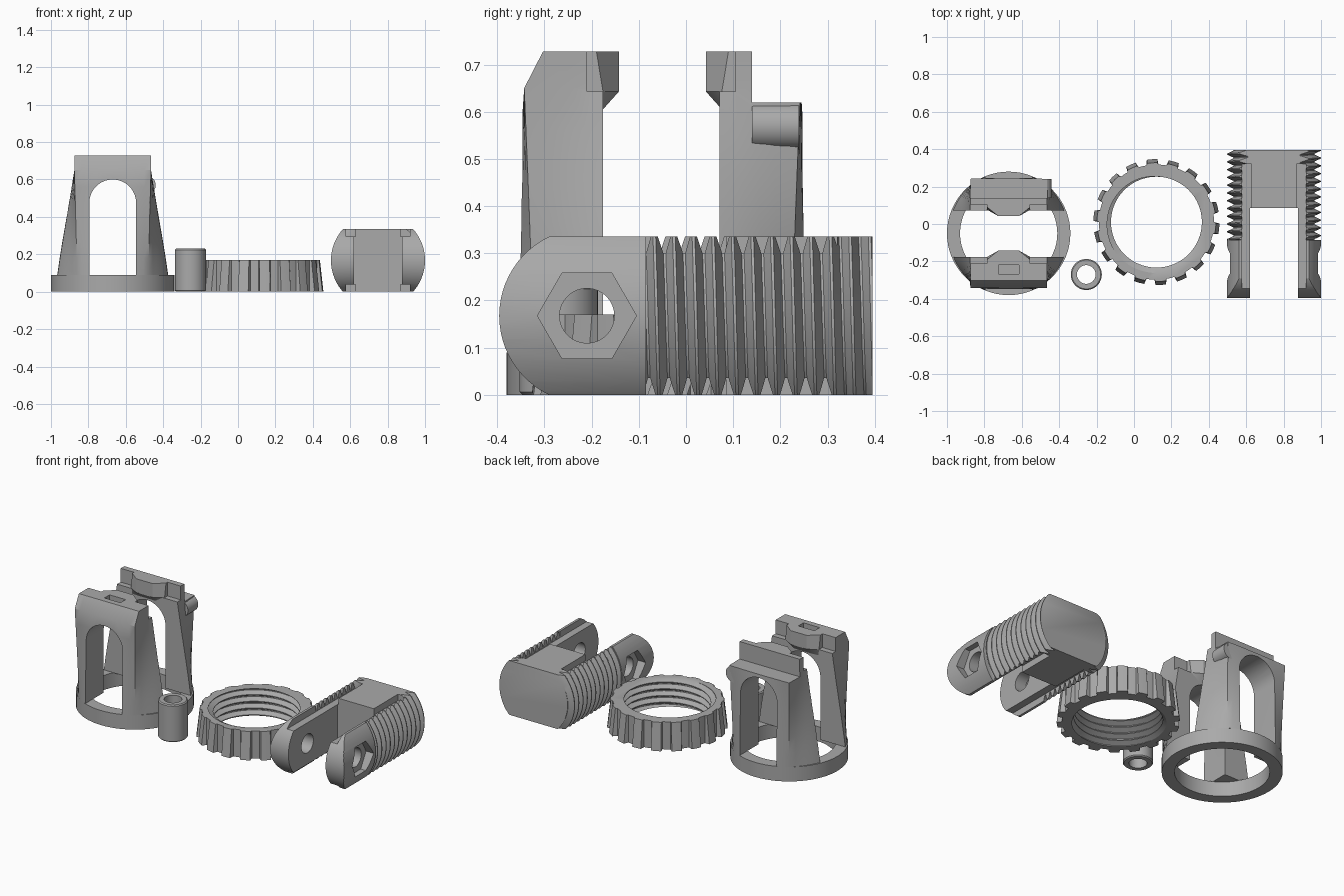
import bpy, bmesh, math
from mathutils import Vector

if "Cube" in bpy.data.objects:
    bpy.data.objects.remove(bpy.data.objects["Cube"])

grey = bpy.data.materials.new("plain grey")
grey.diffuse_color = (0.40, 0.40, 0.40, 1)
grey.use_nodes = True
grey.node_tree.nodes["Principled BSDF"].inputs["Base Color"].default_value = grey.diffuse_color
TAU = 2 * math.pi


def place(u, v, w, axis):
    return {'z': (u, v, w), 'x': (w, u, v), 'y': (v, w, u)}[axis]


def finish(name, bm, at=(0, 0, 0)):
    bmesh.ops.recalc_face_normals(bm, faces=bm.faces)
    bmesh.ops.translate(bm, verts=bm.verts, vec=Vector(at))
    me = bpy.data.meshes.new(name)
    bm.to_mesh(me)
    bm.free()
    me.materials.append(grey)
    ob = bpy.data.objects.new(name, me)
    bpy.context.collection.objects.link(ob)
    return ob


def loft(name, rings, at=(0, 0, 0)):
    """Closed skin through equal-length rings of 3D points."""
    bm = bmesh.new()
    rows = [[bm.verts.new(p) for p in r] for r in rings]
    n = len(rows[0])
    for a, b in zip(rows, rows[1:]):
        for i in range(n):
            j = (i + 1) % n
            bm.faces.new((a[i], a[j], b[j], b[i]))
    bm.faces.new(rows[0][::-1])
    bm.faces.new(rows[-1])
    return finish(name, bm, at)


def prism(name, pts, lo, hi, axis='z', at=(0, 0, 0)):
    return loft(name, [[place(u, v, w, axis) for u, v in pts] for w in (lo, hi)], at)


def circle(r, n=64, cu=0, cv=0):
    return [(cu + r * math.cos(TAU * i / n), cv + r * math.sin(TAU * i / n)) for i in range(n)]


def box(x0, x1, y0, y1, z0, z1, at=(0, 0, 0)):
    return prism("block", [(x0, y0), (x1, y0), (x1, y1), (x0, y1)], z0, z1, 'z', at)


def boolean(a, b, op='DIFFERENCE'):
    m = a.modifiers.new("bool", 'BOOLEAN')
    m.operation, m.solver, m.object = op, 'EXACT', b
    bpy.context.view_layer.update()
    me = bpy.data.meshes.new_from_object(a.evaluated_get(bpy.context.evaluated_depsgraph_get()))
    a.modifiers.clear()
    a.data = me
    bpy.data.objects.remove(b)


def threaded_rod(name, root, crest, lo, hi, axis='z', at=(0, 0, 0), pitch=0.0415, segs=64):
    """Helical thread; the ends are fanned to the axis."""
    shape = [(0, root), (0.12, root), (0.48, crest), (0.62, crest)]
    bm = bmesh.new()
    turns = int((hi - lo) / pitch)
    grid = []
    for k in range(4 * turns + 1):
        f, r = shape[k % 4]
        grid.append([bm.verts.new(place(r * math.cos(TAU * i / segs), r * math.sin(TAU * i / segs),
                     lo + (k // 4 + f + i / segs) * pitch, axis)) for i in range(segs)])
    for k in range(len(grid) - 1):
        for i in range(segs):
            if i < segs - 1:
                q = (grid[k][i], grid[k][i + 1], grid[k + 1][i + 1], grid[k + 1][i])
            elif k + 5 < len(grid):
                q = (grid[k][i], grid[k + 4][0], grid[k + 5][0], grid[k + 1][i])
            else:
                continue
            bm.faces.new(q)
    first, last = grid[0], grid[-1]
    bottom = first + [grid[k][0] for k in (4, 3, 2, 1)]
    top = last + [grid[k][segs - 1] for k in range(len(grid) - 2, len(grid) - 6, -1)]
    top = last[:segs] + [grid[k][segs - 1] for k in range(len(grid) - 2, len(grid) - 5, -1)] \
        + [grid[len(grid) - 5][segs - 1]]
    for loop, w in ((bottom, lo + pitch / 2), (top, lo + (turns + 0.5) * pitch)):
        c = bm.verts.new(place(0, 0, w, axis))
        for i in range(len(loop)):
            bm.faces.new((loop[i], loop[(i + 1) % len(loop)], c))
    return finish(name, bm, at)


# ---- cage: base ring, two lofted arms, hooks and a side lug ----
C = (-0.67, -0.05, 0)
ring = prism("cage_base_ring", circle(0.33), 0, 0.09, 'z', C)
boolean(ring, prism("bore", circle(0.26), -0.1, 0.2, 'z', C))

HX, HY = 0.205, 0.293
corner = math.atan2(HY, HX)
quarter = [corner * i / 9 for i in range(9)] + \
          [corner + (math.pi / 2 - corner) * i / 7 for i in range(7)]
angles = quarter + [math.pi - a for a in [math.pi / 2] + quarter[:0:-1]]
angles += [a + math.pi for a in angles]


def arm_section(z, p, hy=HY):
    pts = []
    for a in angles:
        c, s = math.cos(a), math.sin(a)
        rect = min(HX / max(abs(c), 1e-6), HY / max(abs(s), 1e-6))
        r = 0.33 + (rect - 0.33) * p
        pts.append((r * c, r * s * hy / HY, z))
    return pts


sections = [arm_section(z, (z / 0.65) ** 1.25) for z in (0.089, 0.18, 0.27, 0.36, 0.46, 0.56, 0.65)]
arms = loft("cage_arms", sections + [arm_section(0.728, 1, 0.253)], C)
arch = [(-0.1, -0.125), (-0.1, 0.125)] + [
    (0.475 + 0.125 * math.sin(math.pi * i / 20), 0.125 * math.cos(math.pi * i / 20)) for i in range(21)]
for cutter in (
        box(-0.5, 0.5, -0.126, 0.121, -0.1, 1, C),               # gap between the arms
        prism("window", arch, -0.6, 0.6, 'y', C),                # arched windows
        box(-0.5, 0.5, -0.16, 0.155, 0.643, 1, C),               # inner ledges
        box(-0.5, 0.5, 0.19, 0.6, 0.62, 1, C),                   # low step on the back arm
        box(-0.055, 0.055, -0.218, 0.1, 0.643, 1, C)):           # notch behind the front hook
    boolean(arms, cutter)

for side, name in ((-1, "front_hook"), (1, "back_hook")):
    def hook_row(z, mid, tip):
        return [(x, side * y, z) for x, y in
                ((-0.115, 0.168), (-0.115, mid), (-0.055, tip), (0.055, tip), (0.115, mid), (0.115, 0.168))]
    loft(name, [hook_row(0.605, 0.128, 0.126), hook_row(0.643, 0.126, 0.092),
                hook_row(0.728, 0.14, 0.092)], C)
prism("cage_side_lug", circle(0.05, 32, 0.57, 0.18), 0.19, 0.29, 'y', C)

# ---- small tube ----
T = (-0.255, -0.27, 0)
tube = loft("spacer_tube", [[(x, y, z) for x, y in circle(r, 48)] for r, z in
                            ((0.077, 0), (0.083, 0.006), (0.083, 0.224), (0.077, 0.23))], T)
boolean(tube, prism("bore", circle(0.05, 48), -0.1, 0.4, 'z', T))

# ---- threaded nut with grip teeth ----
N = (0.12, 0.01, 0)
TEETH = 18


def grip(z, r):
    pts = []
    for i in range(TEETH):
        for f, rad in ((0, 0.308), (0.2, 0.308), (0.4, 0.308), (0.46, r), (0.7, r), (0.94, r)):
            a = TAU * (i + f) / TEETH
            pts.append((rad * math.cos(a), rad * math.sin(a), z))
    return pts


nut = loft("grip_nut", [grip(0, 0.337), grip(0.17, 0.318)], N)
boolean(nut, threaded_rod("thread_cutter", 0.243, 0.272, -0.13, 0.34, 'z', N))

# ---- threaded fork ----
F = (0.7485, 0, 0.1675)
H = 0.1675
fork = prism("threaded_fork", circle(0.2515), -0.45, -0.085, 'y', F)
boolean(fork, threaded_rod("thread", 0.217, 0.25, -0.22, 0.52, 'y', F), 'UNION')
# side outline: flat top and bottom with a rounded end
a0 = math.asin(H / 0.186)
outline = [(0.395, -H), (0.395, H)] + [
    (-0.21 - 0.186 * math.cos(a0 - 2 * a0 * i / 24), 0.186 * math.sin(a0 - 2 * a0 * i / 24))
    for i in range(25)]
boolean(fork, prism("outline", outline, -0.5, 0.5, 'x', F), 'INTERSECT')
boolean(fork, box(-0.127, 0.127, -0.6, 0.085, -0.5, 0.5, F))     # slot between prongs
for sx in (-1, 1):
    for sz in (-1, 1):                                           # long edge grooves
        x0, x1 = sorted((sx * 0.12, sx * 0.172))
        z0, z1 = sorted((sz * 0.128, sz * 0.3))
        boolean(fork, box(x0, x1, -0.6, 0.32, z0, z1, F))
    lo, hi = sorted((sx * 0.2, sx * 0.4))                        # hexagonal pockets
    boolean(fork, prism("hex", circle(0.105, 6, -0.21, 0), lo, hi, 'x', F))
boolean(fork, prism("pin_hole", circle(0.058, 32, -0.21, 0), -0.5, 0.5, 'x', F))

# ---- shading ----
for ob in bpy.context.scene.objects:
    ob.select_set(True)
    bpy.context.view_layer.objects.active = ob
bpy.ops.object.shade_smooth_by_angle(angle=math.radians(28))
